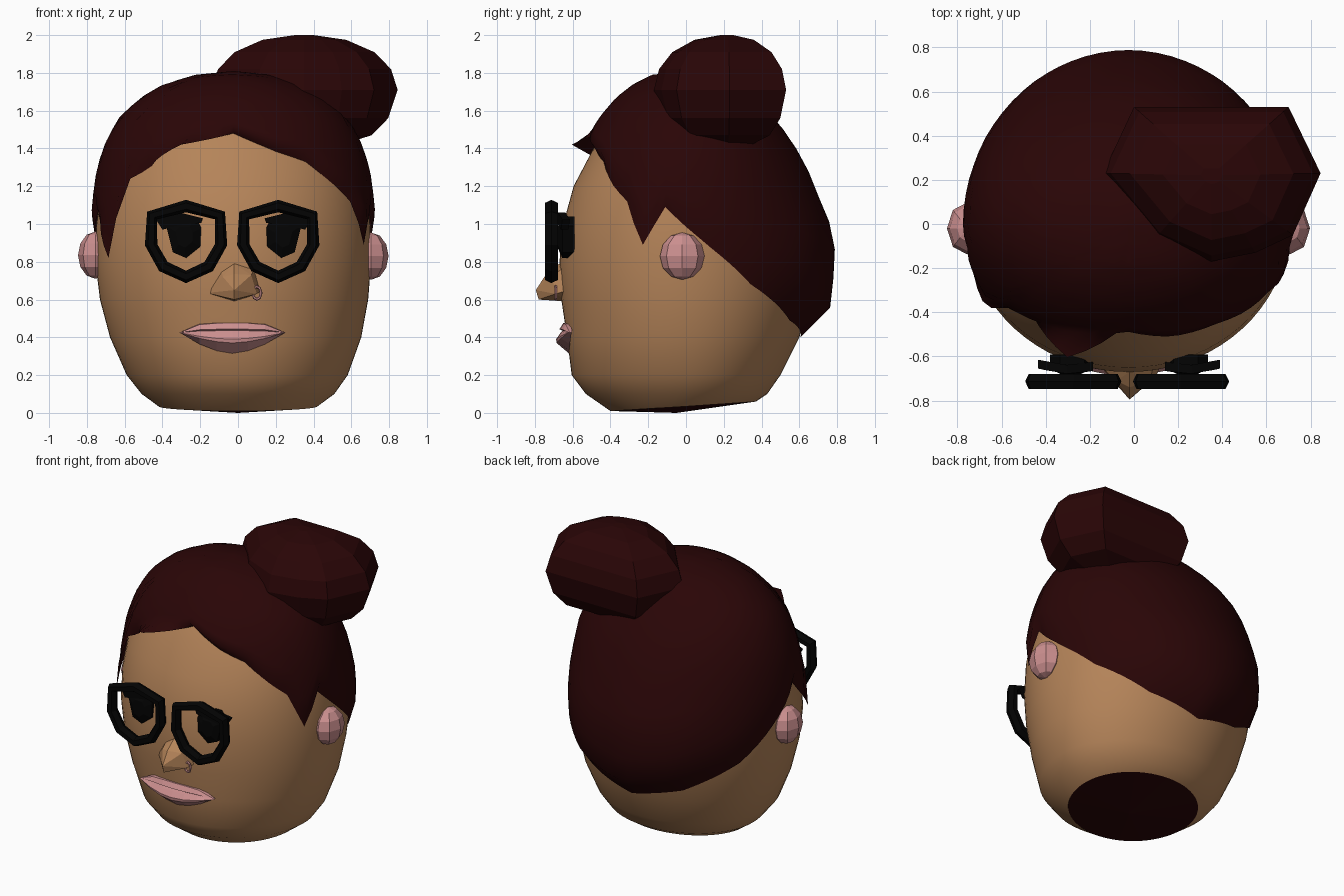
import bpy, bmesh, math
from mathutils import Vector

if "Cube" in bpy.data.objects:
    bpy.data.objects.remove(bpy.data.objects["Cube"])


def material(name, rgb):
    m = bpy.data.materials.new(name)
    m.diffuse_color = (*rgb, 1)
    m.use_nodes = True
    m.node_tree.nodes["Principled BSDF"].inputs["Base Color"].default_value = m.diffuse_color
    return m


SKIN = material("tan skin", (0.46, 0.23, 0.1))
HAIR = material("dark maroon hair", (0.0225, 0.0016, 0.0019))
BLACK = material("black", (0.001, 0.001, 0.001))
PINK = material("pink", (0.6, 0.275, 0.275))


def finish(name, bm, mat, smooth=False):
    bmesh.ops.remove_doubles(bm, verts=bm.verts, dist=0.0005)
    bmesh.ops.recalc_face_normals(bm, faces=bm.faces)
    me = bpy.data.meshes.new(name)
    bm.to_mesh(me)
    bm.free()
    ob = bpy.data.objects.new(name, me)
    bpy.context.collection.objects.link(ob)
    me.materials.append(mat)
    me.shade_smooth() if smooth else me.shade_flat()
    return ob


def loft(rows, closed=True, caps=False, loop=False):
    """Skin rows of points; closed wraps each row, loop joins last row to first."""
    bm = bmesh.new()
    vs = [[bm.verts.new(p) for p in r] for r in rows]
    n = len(rows[0])
    pairs = list(zip(vs, vs[1:])) + ([(vs[-1], vs[0])] if loop else [])
    for a, b in pairs:
        for i in range(n if closed else n - 1):
            j = (i + 1) % n
            bm.faces.new((a[i], a[j], b[j], b[i]))
    if caps:
        bm.faces.new(vs[0])
        bm.faces.new(vs[-1])
    return bm


def lerp_table(table, k):
    """Linear interpolation in a sorted table of (key, values...)."""
    k = min(max(k, table[0][0]), table[-1][0])
    for a, b in zip(table, table[1:]):
        if k <= b[0]:
            t = (k - a[0]) / (b[0] - a[0])
            return [u + (v - u) * t for u, v in zip(a[1:], b[1:])]


def surf(table, deg, z, f=1.0):
    """Point on a head-like form; angle 0 is front, 90 is +x. The form leans slightly to -x."""
    rx, yf, yb = lerp_table(table, z)
    a = math.radians(deg)
    y = yf if math.cos(a) > 0 else yb
    shift = -0.025 * min(1, max(0, (z - 0.1) / 0.6))
    return Vector((shift + rx * math.sin(a) * f, -y * math.cos(a) * f, z))


# height, half width, front depth, back depth
HEAD = [(0.03, .42, .40, .37), (0.1, .51, .53, .43), (0.2, .585, .605, .50),
        (0.4, .665, .63, .60), (0.6, .71, .66, .66), (0.8, .73, .67, .71),
        (1.0, .725, .65, .71), (1.2, .695, .595, .65), (1.4, .64, .49, .55),
        (1.6, .50, .37, .38), (1.72, .30, .22, .22), (1.77, 0, 0, 0)]
SHELL = [(0.4, .68, .645, .61), (0.45, .69, .65, .71), (0.53, .71, .66, .76),
         (0.8, .74, .68, .79), (0.95, .748, .67, .785), (1.1, .75, .635, .72),
         (1.3, .722, .58, .64), (1.45, .67, .53, .555), (1.57, .60, .455, .46),
         (1.67, .49, .37, .36), (1.74, .37, .28, .27), (1.79, .2, .18, .17), (1.81, 0, 0, 0)]
ANGLES = range(-180, 180, 5)

# head, with a tilted bottom rim
rows = []
for row in HEAD:
    rows.append([surf(HEAD, d, row[0]) for d in ANGLES])
rim = rows[0]
for p, d in zip(rim, ANGLES):
    p.z = 0.035 - 0.025 * math.cos(math.radians(d))
finish("head", loft(rows), SKIN, True)
finish("neck_cap", loft([rim, [Vector((0, -0.05, 0.0))] * len(rim)]), HAIR)

# hair shell: hairline height by angle, flush with the skin except at two tufts
LINE = [(-180, .40), (-150, .49), (-120, .68), (-100, .88), (-80, 1.08), (-60, .82),
        (-50, 1.24), (-35, 1.34), (-20, 1.42), (0, 1.48), (20, 1.385), (35, 1.33),
        (60, 1.12), (70, .89), (80, 1.09), (100, .88), (120, .68), (150, .49), (180, .40)]
N = 14
rows = []
for i in range(N + 1):
    row = []
    for d in ANGLES:
        z0 = lerp_table(LINE, d)[0]
        if i:
            row.append(surf(SHELL, d, z0 + (1.81 - z0) * math.sin(i / N * math.pi / 2)))
            continue
        brow, side = max(0, 1 - abs(d + 20) / 20), max(0, 1 - abs(d + 60) / 15)
        row.append(surf(HEAD, d, z0, 1.01).lerp(surf(SHELL, d, z0, 1.19), brow)
                   .lerp(surf(SHELL, d, z0, 1.03), side))
    rows.append(row)
finish("hair", loft(rows), HAIR, True)

# hair bun: faceted outline scaled through its height
outline = [(-.14, .23), (0, .53), (.7, .53), (.845, .23), (.72, -.05), (.55, -.13),
           (.35, -.17), (.1, -.06)]
rows = []
for z, s in [(1.41, .35), (1.47, .72), (1.56, .9), (1.71, 1), (1.82, .93), (1.91, .75),
             (1.975, .45), (2.0, .1)]:
    rows.append([(.35 + (x - .35) * s, .22 + (y - .22) * s, z) for x, y in outline])
finish("hair_bun", loft(rows, caps=True), HAIR)


def ball(name, loc, size, mat, seg=8, rings=6):
    bm = bmesh.new()
    bmesh.ops.create_uvsphere(bm, u_segments=seg, v_segments=rings, radius=1)
    for v in bm.verts:
        v.co = Vector(loc) + Vector(a * b for a, b in zip(v.co, size))
    finish(name, bm, mat)


# ears
ball("left_ear", (-.755, -.02, .835), (.092, .118, .125), PINK)
ball("right_ear", (.705, -.02, .83), (.092, .118, .125), PINK)


def tube(name, path, r, mat, squash=1.0):
    """Closed tube along a path in the xz plane."""
    c = sum(path, Vector()) / len(path)
    rows = []
    for p in path:
        out = (p - c).normalized()
        rows.append([p + out * r * math.cos(k * math.pi / 3)
                     + Vector((0, squash * r * math.sin(k * math.pi / 3), 0)) for k in range(6)])
    finish(name, loft(rows, loop=True), mat)


# glasses frames, eyes and lashes
frame = [(-.18, 1.045), (0, 1.095), (.18, 1.045), (.185, .89), (.12, .775), (0, .72),
         (-.12, .775), (-.185, .89)]
pupil = [(-.095, .06), (-.05, .11), (.06, .11), (.09, .05), (.085, -.05), (.01, -.11), (-.06, -.08)]
lash = [(-.15, .01), (-.02, .045), (.1, .015), (.09, -.01), (.0, -.015), (-.115, -.045)]
for side, name, cx, ex in ((-1, "left", -.275, -.285), (1, "right", .213, .24)):
    tube(name + "_glasses_frame", [Vector((cx + x, -.713, z)) for x, z in frame], .033, BLACK, 1.2)
    rows = [[(ex - side * x * s, y, .93 + z * s) for x, z in pupil]
            for y, s in ((-.68, .5), (-.655, 1), (-.59, 1))]
    finish(name + "_eye", loft(rows, caps=True), BLACK)
    pts = [(ex - side * x, z + 1.015) for x, z in lash]
    rows = [[(x, y + .3 * abs(x - ex) ** 1.3, z) for x, z in pts] for y in (-.68, -.64)]
    finish(name + "_eyelash", loft(rows, caps=True), BLACK)

# nose: faceted wedge with a pink ring in one nostril
bm = bmesh.new()
for p in [(-.09, -.64, .76), (-.02, -.67, .79), (.09, -.64, .77), (-.165, -.63, .635),
          (.12, -.64, .645), (-.02, -.795, .65), (-.02, -.78, .60), (.1, -.69, .63),
          (-.02, -.63, .59), (-.08, -.71, .72), (.07, -.71, .73), (-.02, -.74, .735)]:
    bm.verts.new(p)
bmesh.ops.convex_hull(bm, input=bm.verts)
finish("nose", bm, SKIN)
tube("nose_ring", [Vector((.1 + .022 * math.cos(a), -.69, .635 + .034 * math.sin(a)))
                   for a in [k * math.pi / 4 for k in range(8)]], .008, PINK)

# lips: upper ridge, mouth line, lower ridge
rows = []
for dz, y in [(.055, -.61), (.05, -.65), (.018, -.67), (.01, -.655), (-.002, -.665),
              (-.035, -.688), (-.055, -.685), (-.11, -.62)]:
    row = []
    for s in (-1, -.62, -.3, 0, .3, .62, 1):
        f = 1 - abs(s) ** (4 if dz > 0 else 1.7)
        row.append((-.03 + .28 * s, -.60 + (y + .60) * (1 - s * s * .7), .425 + dz * f))
    rows.append(row)
finish("lips", loft(rows, closed=False), PINK)
